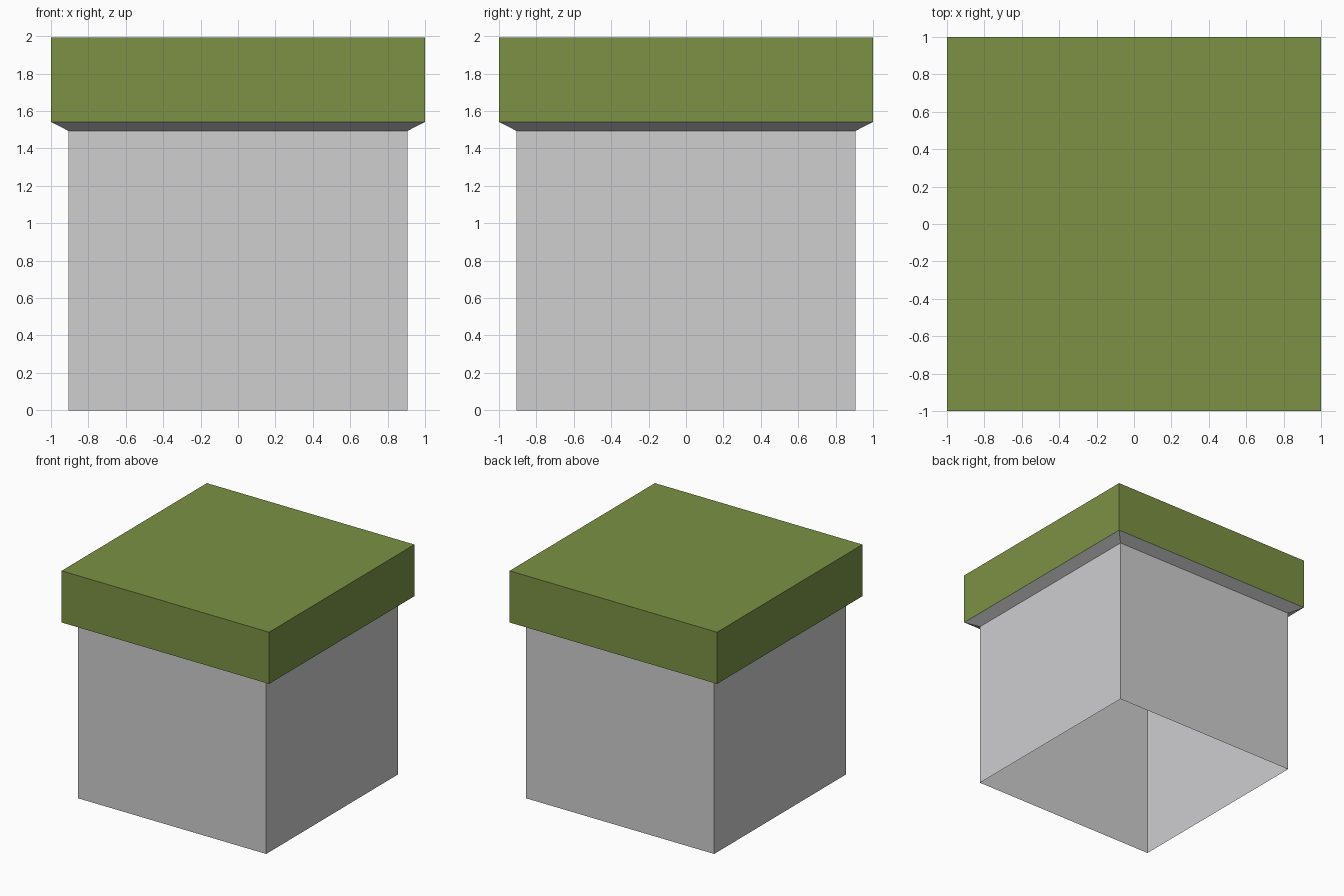
import bpy, bmesh

if "Cube" in bpy.data.objects:
    bpy.data.objects.remove(bpy.data.objects["Cube"])


def material(name, rgb):
    m = bpy.data.materials.new(name)
    m.diffuse_color = (*rgb, 1.0)
    m.use_nodes = True
    m.node_tree.nodes["Principled BSDF"].inputs["Base Color"].default_value = m.diffuse_color
    return m


def square_shell(name, profile, mat, cap_top=False):
    """Skin square rings given as (half width, height), open at the bottom."""
    bm = bmesh.new()
    rings = []
    for h, z in profile:
        rings.append([bm.verts.new((sx * h, sy * h, z))
                      for sx, sy in ((-1, -1), (1, -1), (1, 1), (-1, 1))])
    for low, high in zip(rings, rings[1:]):
        for i in range(4):
            j = (i + 1) % 4
            bm.faces.new((low[i], low[j], high[j], high[i]))
    if cap_top:
        bm.faces.new(rings[-1])
    me = bpy.data.meshes.new(name)
    bm.to_mesh(me)
    bm.free()
    me.materials.append(mat)
    ob = bpy.data.objects.new(name, me)
    bpy.context.collection.objects.link(ob)
    return ob


stone = material("pale grey stone", (0.62, 0.62, 0.63))
grass = material("olive green grass", (0.20, 0.285, 0.058))

# Hollow stone block with a flared lip under the grass
square_shell("stone_block", [(0.907, 0.0), (0.907, 1.494), (1.0, 1.542)], stone)
# Overhanging grass cap
square_shell("grass_cap", [(1.0, 1.542), (1.0, 1.992)], grass, cap_top=True)
